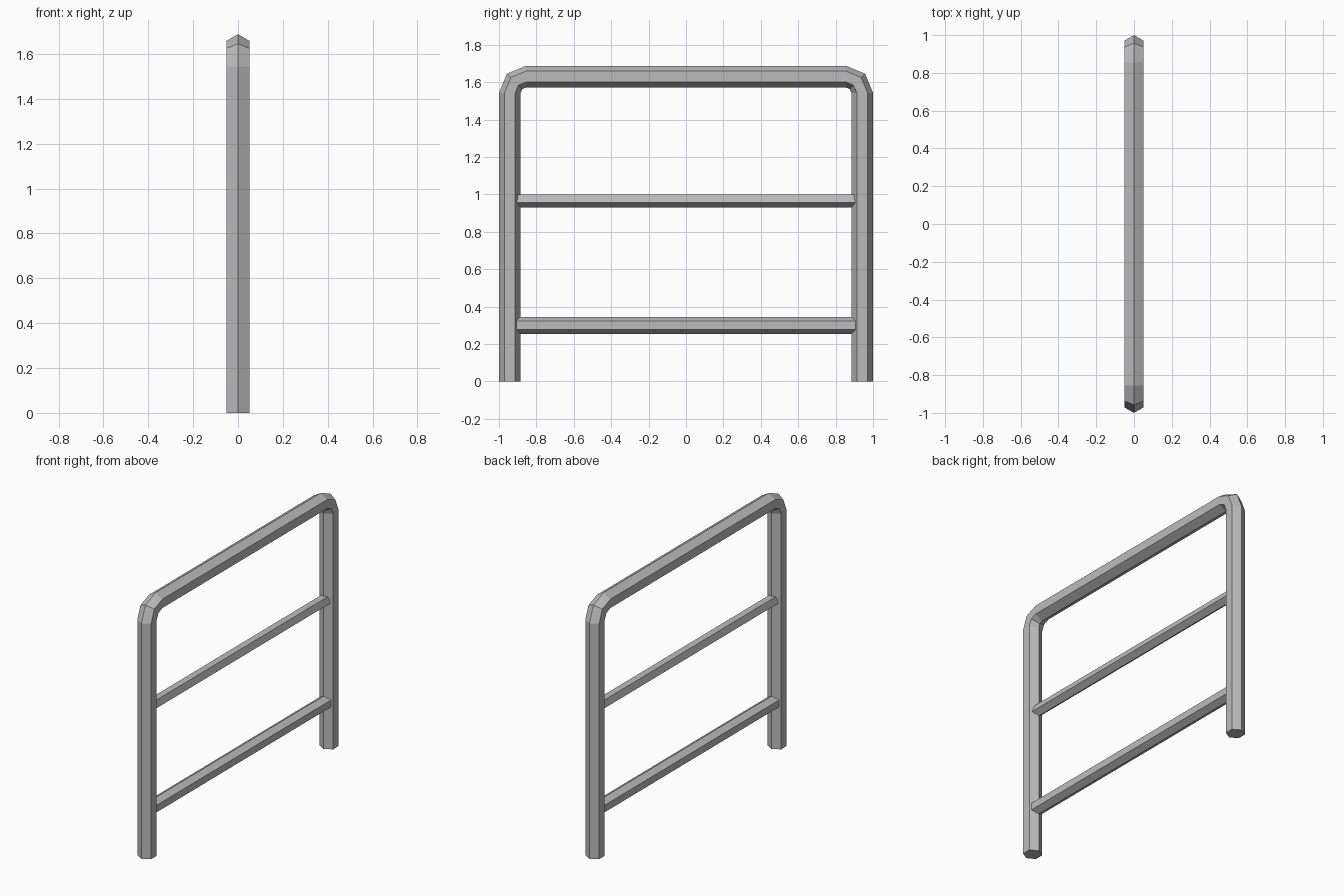
import bpy
import bmesh
import math
from mathutils import Vector

cube = bpy.data.objects.get("Cube")
if cube:
    bpy.data.objects.remove(cube, do_unlink=True)

# Single grey metal colour
metal = bpy.data.materials.new("grey_metal")
metal.use_nodes = True
GREY = (0.5, 0.5, 0.5, 1)
metal.diffuse_color = GREY
metal.node_tree.nodes["Principled BSDF"].inputs["Base Color"].default_value = GREY


def make_tube(name, path, radius, sides, turn=0.0):
    """Sweep a regular polygon along (y, z, direction angle) stations."""
    bm = bmesh.new()
    rings = []
    for y, z, heading in path:
        normal = Vector((0, -math.sin(heading), math.cos(heading)))
        ring = []
        for i in range(sides):
            a = turn + math.tau * i / sides
            offset = normal * math.cos(a) + Vector((1, 0, 0)) * math.sin(a)
            ring.append(bm.verts.new(Vector((0, y, z)) + offset * radius))
        rings.append(ring)
    for a, b in zip(rings, rings[1:]):
        for i in range(sides):
            j = (i + 1) % sides
            bm.faces.new((a[i], a[j], b[j], b[i]))
    bm.faces.new(rings[0])
    bm.faces.new(rings[-1])
    bmesh.ops.recalc_face_normals(bm, faces=bm.faces)
    mesh = bpy.data.meshes.new(name)
    bm.to_mesh(mesh)
    bm.free()
    mesh.materials.append(metal)
    obj = bpy.data.objects.new(name, mesh)
    bpy.context.collection.objects.link(obj)
    return obj


# Bent outer frame: two legs and a top bar joined by two-step corners
TUBE_R = 0.058
LEG_Y = 1 - TUBE_R
TOP_Z = 1.63
BEND = 0.087

path = [(-LEG_Y, 0, math.pi / 2)]
for side in (-1, 1):
    for step in range(3):
        heading = math.pi / 4 * (2 - step if side < 0 else -step)
        y = side * (LEG_Y - BEND) - BEND * math.sin(heading)
        z = TOP_Z - BEND + BEND * math.cos(heading)
        path.append((y, z, heading))
path.append((LEG_Y, 0, -math.pi / 2))
make_tube("outer_frame", path, TUBE_R, 6)

# Cross rails, with their ends set inside the legs
for name, z, radius, sides, turn in (
    ("lower_rail", 0.30, 0.046, 6, 0),
    ("middle_rail", 0.968, 0.038, 5, math.pi),
):
    make_tube(name, [(-0.92, z, 0), (0.92, z, 0)], radius, sides, turn)
